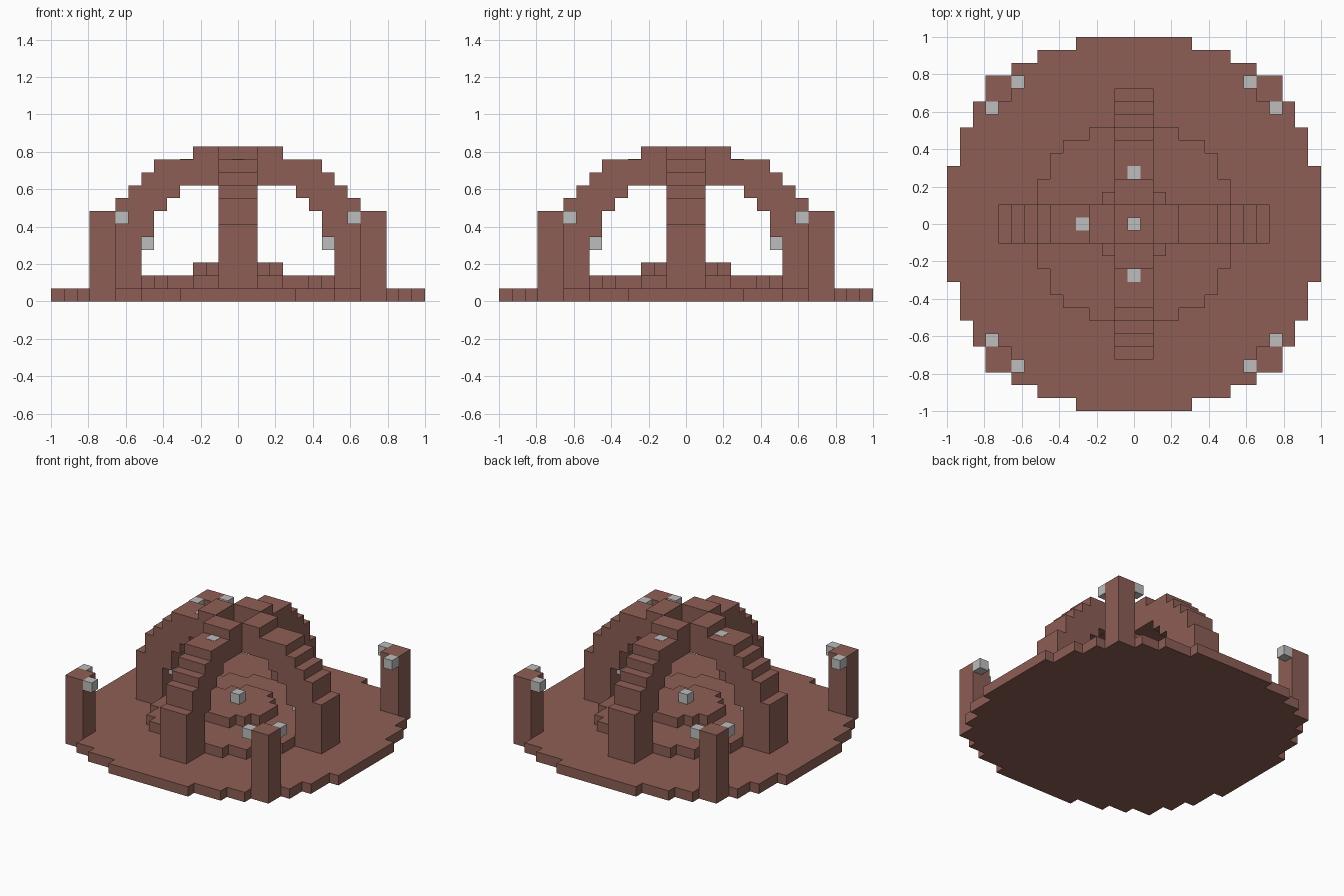
import bpy
import bmesh
from math import pi
from mathutils import Matrix, Vector

if "Cube" in bpy.data.objects:
    bpy.data.objects.remove(bpy.data.objects["Cube"])

U = 2 / 29  # one block


def material(name, color):
    m = bpy.data.materials.new(name)
    m.use_nodes = True
    m.diffuse_color = color
    m.node_tree.nodes["Principled BSDF"].inputs["Base Color"].default_value = color
    return m


BROWN = material("reddish brown", (0.27, 0.113, 0.09, 1))
GREY = material("light grey", (0.51, 0.51, 0.51, 1))


def stairs(steps, start):
    """Corner points of a stepped line given as (end, height) pairs."""
    points = []
    for end, height in steps:
        points += [(start, height), (end, height)]
        start = end
    return points


def extrude(name, points, depth, mat, transform=Matrix()):
    """Extrude a flat outline by a vector, all in block units."""
    bm = bmesh.new()
    face = bm.faces.new([bm.verts.new(p) for p in points])
    new = bmesh.ops.extrude_face_region(bm, geom=[face])["geom"]
    moved = [v for v in new if isinstance(v, bmesh.types.BMVert)]
    bmesh.ops.translate(bm, verts=moved, vec=Vector(depth))
    bmesh.ops.recalc_face_normals(bm, faces=bm.faces)
    bm.transform(Matrix.Scale(U, 4) @ transform)
    mesh = bpy.data.meshes.new(name)
    bm.to_mesh(mesh)
    bm.free()
    mesh.materials.append(mat)
    obj = bpy.data.objects.new(name, mesh)
    bpy.context.collection.objects.link(obj)
    return obj


def disc(name, steps, level):
    """Stepped round slab, one block thick."""
    quarter = stairs(steps, 0)[1:]
    half = quarter + [(x, -y) for x, y in reversed(quarter)]
    outline = half + [(-x, y) for x, y in reversed(half)]
    extrude(name, [(x, y, level) for x, y in outline], (0, 0, 1), BROWN)


def block(name, x, y, z, size, height, mat):
    """Upright square block centred on x, y with its underside at z."""
    h = size / 2
    corners = [(x - h, y - h, z), (x + h, y - h, z), (x + h, y + h, z), (x - h, y + h, z)]
    extrude(name, corners, (0, 0, height), mat)


# Round floor with two raised steps
disc("floor", [(4.5, 14.5), (7.5, 13.5), (9.5, 12.5), (11.5, 11.5),
               (12.5, 9.5), (13.5, 7.5), (14.5, 4.5)], 0)
disc("lower_step", [(3.5, 7.5), (5.5, 6.5), (6.5, 5.5), (7.5, 3.5)], 1)
disc("upper_step", [(1.5, 3.5), (2.5, 2.5), (3.5, 1.5)], 2)

# Four arch arms around an open centre, each with a lamp inside its leg
outer = stairs([(3.5, 12), (6.5, 11), (7.5, 10), (8.5, 9), (9.5, 8), (10.5, 6)], 1.5)
inner = stairs([(4.5, 9), (5.5, 8), (6.5, 7), (7.5, 5), (10.5, 1)], 1.5)
profile = [(r, -1.5, z) for r, z in outer + inner[::-1]]
for i, side in enumerate(("left", "back", "right", "front")):
    turn = Matrix.Rotation(i * pi / 2, 4, "Z")
    extrude("arch_arm_" + side, profile, (0, 3, 0), BROWN, turn)
    p = turn @ Vector((7, 0, 0))
    block("leg_lamp_" + side, p.x, p.y, 4, 1, 1, GREY)
    # Lamps set into the top, on three arms only
    if side != "left":
        p = turn @ Vector((4, 0, 0))
        block("roof_lamp_" + side, p.x, p.y, 10, 1, 1.03, GREY)

# Lamp in the middle of the steps
block("centre_lamp", 0, 0, 3, 1, 1, GREY)

# Corner pillars with a lamp on each inner side
for sx, xname in ((1, "left"), (-1, "right")):
    for sy, yname in ((1, "back"), (-1, "front")):
        corner = yname + "_" + xname
        block("pillar_" + corner, sx * 10.5, sy * 10.5, 1, 2, 6, BROWN)
        block("pillar_lamp_a_" + corner, sx * 9, sy * 11, 6, 1, 1, GREY)
        block("pillar_lamp_b_" + corner, sx * 11, sy * 9, 6, 1, 1, GREY)
